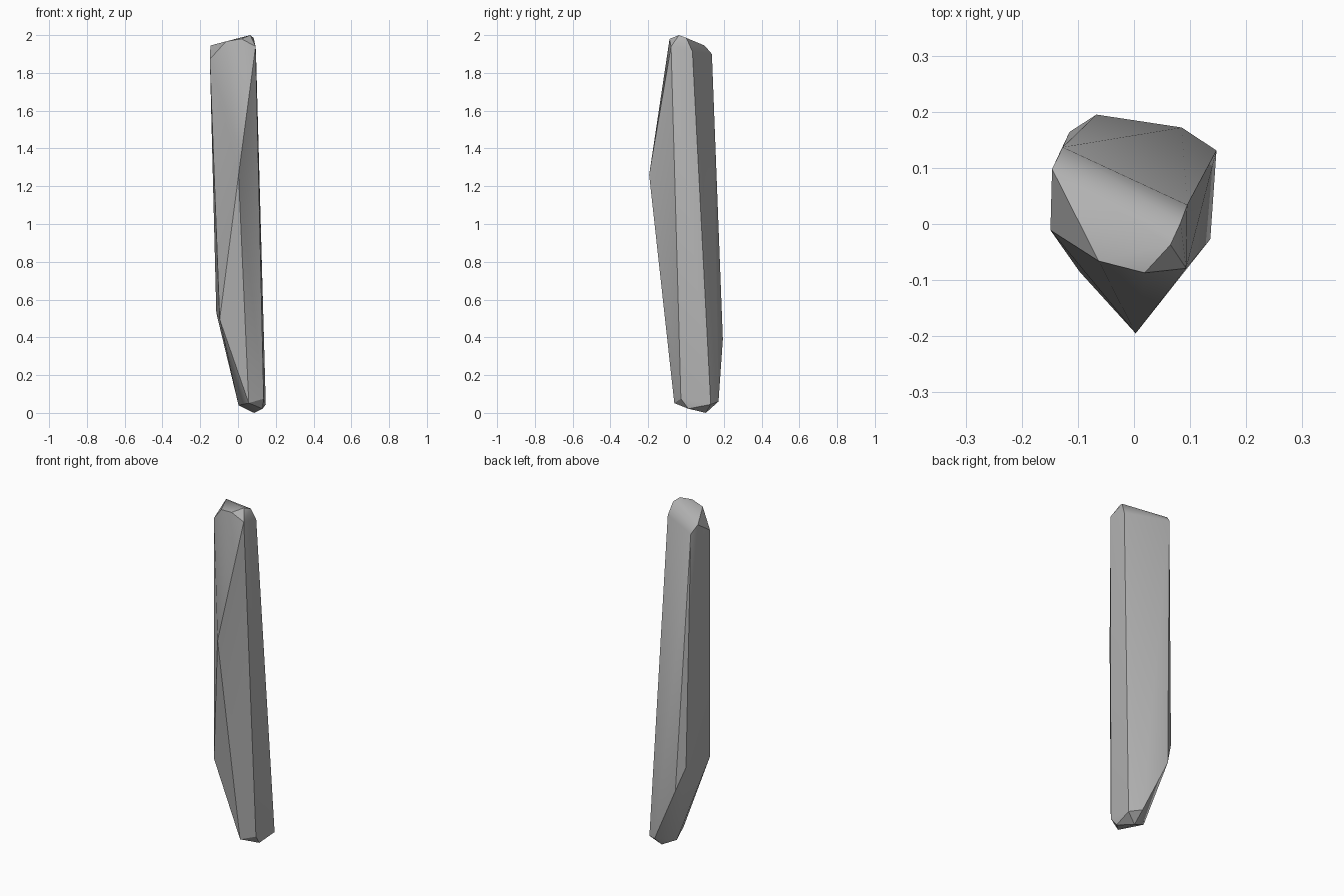
import bpy, bmesh, math

if "Cube" in bpy.data.objects:
    bpy.data.objects.remove(bpy.data.objects["Cube"])

# corner points of the shard, grouped by zone
top_cap = [(-0.063, -0.066, 1.967), (0.019, -0.087, 1.98), (0.065, -0.037, 2.0),
           (0.083, 0.002, 1.985), (0.093, -0.079, 1.94), (0.095, 0.034, 1.913),
           (-0.127, 0.137, 1.90), (-0.146, 0.098, 1.945), (-0.149, -0.011, 1.873)]
middle = [(0.003, -0.195, 1.26), (-0.097, -0.085, 0.495),
          (-0.115, 0.164, 0.53), (-0.067, 0.195, 0.39)]
bottom_cap = [(0.057, -0.062, 0.052), (0.136, -0.027, 0.075), (0.13, 0.013, 0.022),
              (0.147, 0.131, 0.045), (0.085, 0.172, 0.06), (0.085, 0.105, 0.0),
              (0.003, 0.082, 0.04)]

# stone shard: convex hull around the corners
bm = bmesh.new()
for p in top_cap + middle + bottom_cap:
    bm.verts.new(p)
hull = bmesh.ops.convex_hull(bm, input=bm.verts)
loose = [v for v in bm.verts if not v.link_faces]
bmesh.ops.delete(bm, geom=loose, context='VERTS')
bmesh.ops.recalc_face_normals(bm, faces=bm.faces)
mesh = bpy.data.meshes.new("stone_shard")
bm.to_mesh(mesh)
bm.free()

stone = bpy.data.materials.new("grey stone")
stone.diffuse_color = (0.45, 0.45, 0.45, 1)
stone.use_nodes = True
stone.node_tree.nodes["Principled BSDF"].inputs["Base Color"].default_value = stone.diffuse_color
mesh.materials.append(stone)

shard = bpy.data.objects.new("stone_shard", mesh)
bpy.context.collection.objects.link(shard)
bpy.context.view_layer.objects.active = shard
shard.select_set(True)
bpy.ops.object.shade_smooth_by_angle(angle=math.radians(30))
